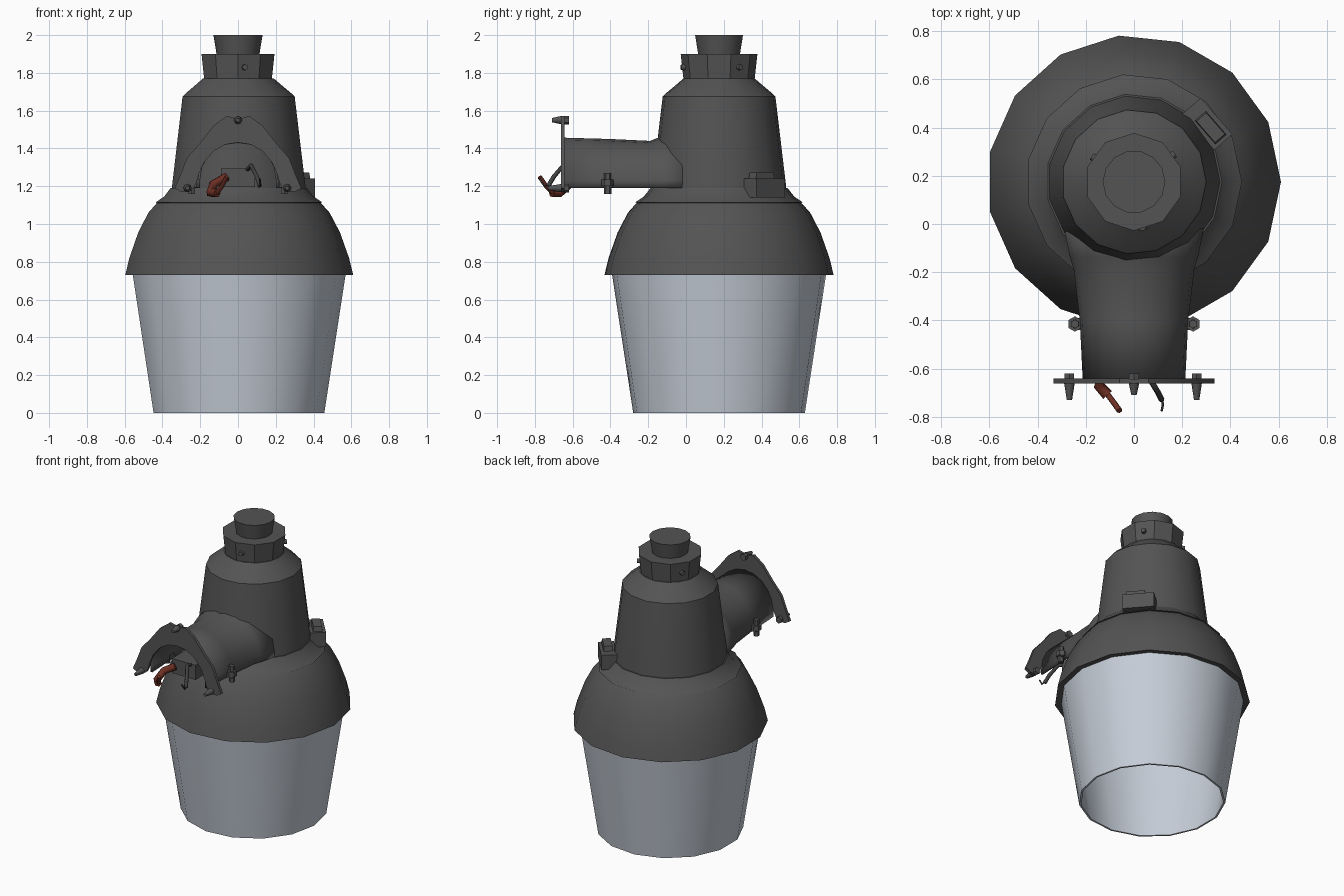
import bpy, bmesh, math
from mathutils import Matrix, Vector

if "Cube" in bpy.data.objects:
    bpy.data.objects.remove(bpy.data.objects["Cube"])

CY = 0.175          # body axis in y
SIDES = 15


def mat(name, rgb):
    m = bpy.data.materials.new(name)
    m.diffuse_color = (*rgb, 1)
    m.use_nodes = True
    m.node_tree.nodes["Principled BSDF"].inputs["Base Color"].default_value = m.diffuse_color
    return m


GREY = mat("dark_grey_metal", (0.088, 0.088, 0.088))
GLASS = mat("pale_glass", (0.56, 0.61, 0.68))
RED = mat("red_wire_coat", (0.16, 0.03, 0.018))
BLACK = mat("black_wire_coat", (0.05, 0.05, 0.05))


def finish(name, bm, material, angle=35):
    bmesh.ops.recalc_face_normals(bm, faces=bm.faces)
    me = bpy.data.meshes.new(name)
    bm.to_mesh(me)
    bm.free()
    ob = bpy.data.objects.new(name, me)
    bpy.context.collection.objects.link(ob)
    me.materials.append(material)
    bpy.ops.object.select_all(action='DESELECT')
    ob.select_set(True)
    bpy.context.view_layer.objects.active = ob
    bpy.ops.object.shade_smooth_by_angle(angle=math.radians(angle))
    return ob


def bridge(bm, rings, closed=True):
    n = len(rings[0])
    for a, b in zip(rings, rings[1:]):
        for i in range(n if closed else n - 1):
            j = (i + 1) % n
            bm.faces.new((a[i], a[j], b[j], b[i]))


def lathe(name, profile, sides=SIDES, material=GREY, phase=0.0, cap=False, loop=False):
    """Revolve (radius, z) points around the body axis."""
    bm = bmesh.new()
    rings = []
    for r, z in profile:
        rings.append([bm.verts.new((r * math.cos(phase + math.tau * i / sides),
                                    CY + r * math.sin(phase + math.tau * i / sides), z))
                      for i in range(sides)])
    bridge(bm, rings + rings[:1] if loop else rings)
    if cap:
        bm.faces.new(rings[-1])
    return finish(name, bm, material)


def cylinder(name, a, b, r1, r2, sides=8, material=GREY):
    a, b = Vector(a), Vector(b)
    bm = bmesh.new()
    rot = (b - a).to_track_quat('Z', 'Y').to_matrix().to_4x4()
    bmesh.ops.create_cone(bm, cap_ends=True, segments=sides, radius1=r1, radius2=r2,
                          depth=(b - a).length, matrix=Matrix.Translation((a + b) / 2) @ rot)
    return finish(name, bm, material, 50)


def box(name, centre, size, turn=0.0, taper=1.0):
    bm = bmesh.new()
    bmesh.ops.create_cube(bm, size=1)
    for v in bm.verts:
        if v.co.z > 0:
            v.co.x *= taper
            v.co.y *= taper
    m = Matrix.Translation(centre) @ Matrix.Rotation(turn, 4, 'Z') @ Matrix.Diagonal((*size, 1))
    bmesh.ops.transform(bm, matrix=m, verts=bm.verts)
    return finish(name, bm, GREY)


def wire(name, pts, radius, material):
    cu = bpy.data.curves.new(name, 'CURVE')
    cu.dimensions = '3D'
    cu.bevel_depth = radius
    cu.bevel_resolution = 1
    cu.use_fill_caps = True
    sp = cu.splines.new('POLY')
    sp.points.add(len(pts) - 1)
    for p, co in zip(sp.points, pts):
        p.co = (*co, 1)
    cu.materials.append(material)
    bpy.context.collection.objects.link(bpy.data.objects.new(name, cu))


# glass refractor, open at the bottom, thin double wall
lathe("glass_refractor", [(0.457, 0.0), (0.57, 0.735), (0.558, 0.735), (0.445, 0.0)],
      material=GLASS, loop=True)

# domed skirt with a narrow lip underneath
lathe("domed_skirt", [(0.565, 0.735), (0.61, 0.73), (0.588, 0.82), (0.54, 0.955),
                      (0.485, 1.06), (0.44, 1.11), (0.36, 1.115)])
# brim and ballast housing
lathe("brim", [(0.40, 1.11), (0.448, 1.113), (0.40, 1.145), (0.365, 1.19), (0.34, 1.19)])
lathe("housing", [(0.36, 1.15), (0.357, 1.2), (0.30, 1.675), (0.285, 1.69), (0.225, 1.74),
                  (0.19, 1.77), (0.15, 1.77)])
# top collar and photocell cap
lathe("top_collar", [(0.188, 1.765), (0.203, 1.9), (0.115, 1.9)], sides=10, phase=math.pi / 10)
lathe("photocell_cap", [(0.112, 1.89), (0.13, 2.0)], sides=14, cap=True)
for k in (0.6, 2.6, 4.9):
    d = Vector((math.cos(k), math.sin(k), 0))
    c = Vector((0, CY, 1.83))
    cylinder("collar_screw", c + d * 0.17, c + d * 0.205, 0.018, 0.015)

# hollow arched arm reaching to the front
bm = bmesh.new()
rings = []
for y, w, top in ((-0.645, 0.213, 1.457), (-0.4, 0.225, 1.45), (-0.19, 0.25, 1.44),
                  (-0.14, 0.265, 1.46), (-0.02, 0.29, 1.48)):
    ring = [bm.verts.new((w, y, 1.19))]
    for i in range(11):
        t = math.pi * i / 10
        ring.append(bm.verts.new((w * math.cos(t), y, 1.23 + (top - 1.23) * math.sin(t))))
    ring.append(bm.verts.new((-w, y, 1.19)))
    rings.append(ring)
bridge(bm, rings, closed=False)
arm = finish("arm", bm, GREY)
sol = arm.modifiers.new("thickness", 'SOLIDIFY')
sol.thickness = 0.012

# arched mounting plate: outer and inner outline of the right half, mirrored
outer = [(0, 1.555), (0.06, 1.572), (0.13, 1.52), (0.20, 1.43), (0.27, 1.35),
         (0.305, 1.26), (0.335, 1.19), (0.30, 1.17)]
inner = [(0, 1.432), (0.07, 1.42), (0.13, 1.385), (0.18, 1.325), (0.205, 1.27),
         (0.22, 1.22), (0.235, 1.19), (0.255, 1.175)]
half = list(zip(outer, inner))
pairs = [((-o[0], o[1]), (-i[0], i[1])) for o, i in reversed(half[1:])] + half
bm = bmesh.new()
strips = [[bm.verts.new((x, y, z)) for (x, z), y in
           ((o, -0.662), (o, -0.642), (i, -0.642), (i, -0.662))] for o, i in pairs]
bridge(bm, strips)
bm.faces.new(strips[0])
bm.faces.new(strips[-1])
finish("mounting_plate", bm, GREY)

# mounting bolts
for x, z, front in ((-0.268, 1.19, -0.73), (0.26, 1.19, -0.73), (0.0, 1.55, -0.71)):
    cylinder("mount_bolt", (x, -0.66, z), (x, front, z), 0.022, 0.011)
    cylinder("bolt_head", (x, -0.645, z), (x, -0.62, z), 0.023, 0.023, 6)

# side clamp screws under the arm
for s in (-1, 1):
    x = s * 0.245
    box("clamp_lug", (s * 0.232, -0.415, 1.21), (0.05, 0.05, 0.035))
    cylinder("clamp_screw", (x, -0.415, 1.16), (x, -0.415, 1.27), 0.02, 0.018, 6)
    cylinder("clamp_nut", (x, -0.415, 1.2), (x, -0.415, 1.235), 0.032, 0.032, 6)

# latch on the brim at the back right
turn = math.radians(-49)
box("latch_base", (0.305, 0.415, 1.19), (0.20, 0.10, 0.10), turn)
box("latch_clip", (0.318, 0.40, 1.255), (0.13, 0.06, 0.035), turn, 0.9)

# terminal block and loose wires in the arm mouth
box("terminal_block", (0, -0.48, 1.245), (0.18, 0.22, 0.10))
wire("red_wire", [(-0.06, -0.59, 1.25), (-0.13, -0.62, 1.21), (-0.145, -0.67, 1.165),
                  (-0.11, -0.71, 1.165)], 0.024, RED)
wire("red_wire_end", [(-0.115, -0.70, 1.16), (-0.085, -0.74, 1.2), (-0.06, -0.775, 1.25)],
     0.012, RED)
wire("black_wire", [(0.05, -0.59, 1.29), (0.07, -0.65, 1.31), (0.10, -0.70, 1.25),
                    (0.115, -0.73, 1.2)], 0.012, BLACK)
wire("black_wire_end", [(0.115, -0.72, 1.21), (0.12, -0.75, 1.2), (0.115, -0.775, 1.24)],
     0.005, BLACK)
